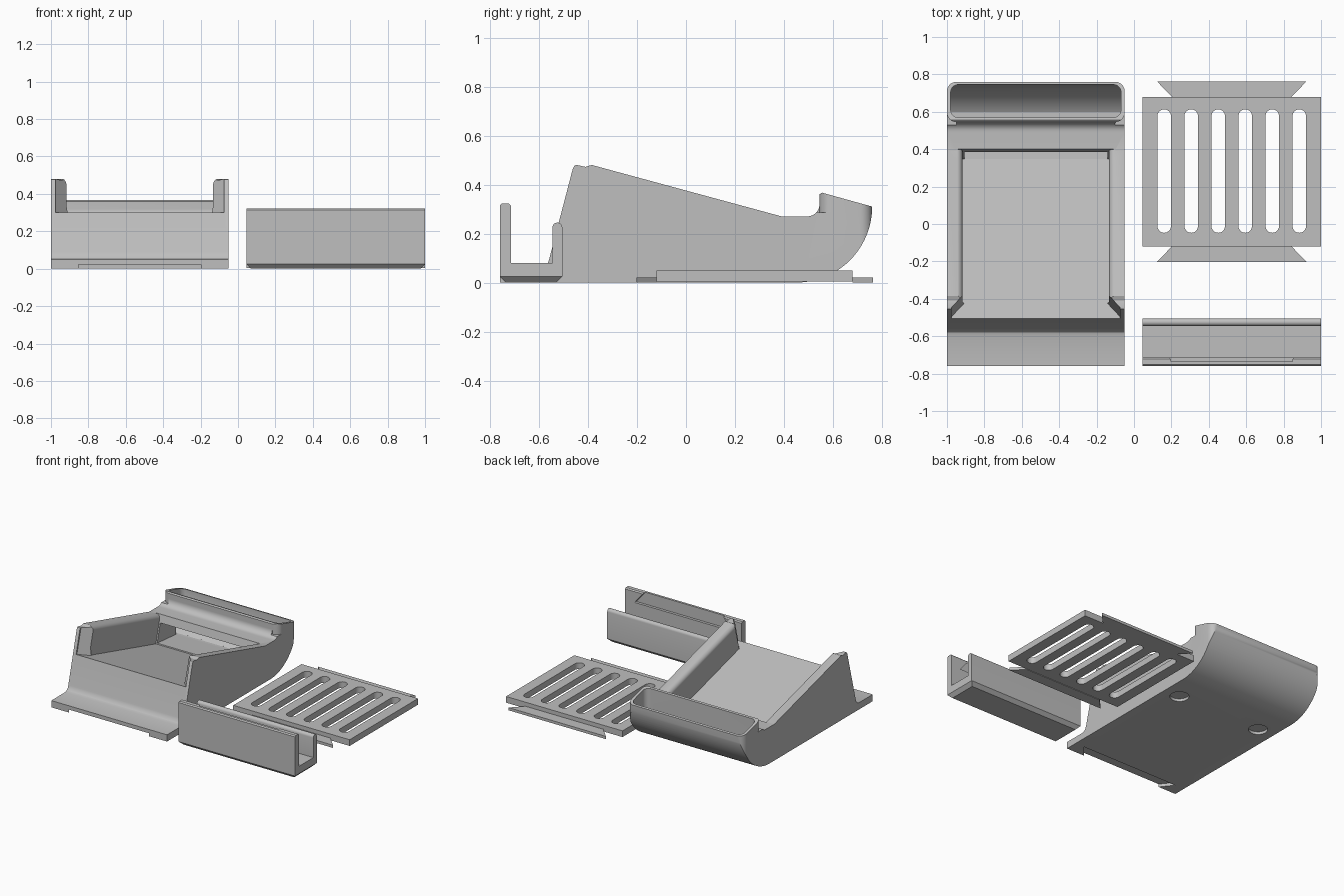
import bpy
import bmesh
from math import sin, cos, pi, radians, atan
from mathutils import Vector

if "Cube" in bpy.data.objects:
    bpy.data.objects.remove(bpy.data.objects["Cube"])

grey = bpy.data.materials.new("plain_grey")
grey.use_nodes = True
grey.diffuse_color = (0.52, 0.52, 0.52, 1)
grey.node_tree.nodes["Principled BSDF"].inputs["Base Color"].default_value = grey.diffuse_color

# Placement rules: profile point (p, q) swept along t
TILT = atan(0.2717)


def along_x(p, q, t):
    return Vector((t, p, q))


def along_z(p, q, t):
    return Vector((p, q, t))


def tilted(x, u, v):
    """Frame of the sloping floor: u runs down the slope, v is its normal."""
    return Vector((x, -0.5 + u * cos(TILT) + v * sin(TILT),
                   0.3 - u * sin(TILT) + v * cos(TILT)))


def down_slope(p, q, t):
    return tilted(p, t, q)


def prism(name, pts, lo, hi, place):
    bm = bmesh.new()
    low = [bm.verts.new(place(p, q, lo)) for p, q in pts]
    high = [bm.verts.new(place(p, q, hi)) for p, q in pts]
    bm.faces.new(low)
    bm.faces.new(high)
    for i in range(len(pts)):
        j = (i + 1) % len(pts)
        bm.faces.new((low[i], low[j], high[j], high[i]))
    bmesh.ops.recalc_face_normals(bm, faces=bm.faces)
    mesh = bpy.data.meshes.new(name)
    bm.to_mesh(mesh)
    bm.free()
    mesh.materials.append(grey)
    ob = bpy.data.objects.new(name, mesh)
    bpy.context.collection.objects.link(ob)
    return ob


def combine(ob, other, operation="DIFFERENCE"):
    mod = ob.modifiers.new("cut", "BOOLEAN")
    mod.operation = operation
    mod.solver = "EXACT"
    mod.object = other
    bpy.ops.object.select_all(action="DESELECT")
    bpy.context.view_layer.objects.active = ob
    ob.select_set(True)
    bpy.ops.object.modifier_apply(modifier=mod.name)
    bpy.data.objects.remove(other)


def arc(cx, cy, r, start, end, n=8):
    angles = [radians(start + (end - start) * i / n) for i in range(n + 1)]
    return [(cx + r * cos(a), cy + r * sin(a)) for a in angles]


def rounded_rect(x0, x1, y0, y1, r):
    return (arc(x1 - r, y1 - r, r, 0, 90) + arc(x0 + r, y1 - r, r, 90, 180)
            + arc(x0 + r, y0 + r, r, 180, 270) + arc(x1 - r, y0 + r, r, 270, 360))


def dovetail(cx, y_narrow, y_wide):
    return [(cx - 0.32, y_narrow), (cx + 0.32, y_narrow),
            (cx + 0.4, y_wide), (cx - 0.4, y_wide)]


# Cradle body: side profile swept across the width
MID = -0.525
HALF = 0.475
outline = [(-0.76, 0), (-0.76, 0.05), (-0.6, 0.05), (-0.58, 0.056), (-0.567, 0.07),
           (-0.56, 0.09), (-0.462, 0.465), (-0.455, 0.478), (-0.445, 0.48),
           (-0.41, 0.472), (-0.385, 0.48), (0.39, 0.27), (0.49, 0.27)]
outline += arc(0.495, 0.32, 0.05, -80, 0) + [(0.545, 0.36), (0.555, 0.367)]
outline += arc(0.45, 0.31, 0.31, 0, -90, 24)
body = prism("cradle_body", outline, MID - HALF, MID + HALF, along_x)

# Rounded upright corners of the rear cup
R = 0.05
for sx in (-1, 1):
    for y, sy, z0 in ((0.76, 1, -0.1), (0.545, -1, 0.285)):
        cx, cy = MID + sx * (HALF - R), y - sy * R
        pts = [(cx + sx * (px + 0.0), cy + sy * py) for px, py in arc(0, 0, R, 0, 90)]
        pts += [(cx + sx * -0.001, cy + sy * (R + 0.02)),
                (cx + sx * (R + 0.02), cy + sy * (R + 0.02)),
                (cx + sx * (R + 0.02), cy - sy * 0.001)]
        combine(body, prism("corner_cutter", pts, z0, 0.6, along_z))

# Sloping tray with softened wall tops
W = 0.392
side = [(W, 0), (W, 0.172)] + arc(W + 0.033, 0.172, 0.033, 180, 90) + [(W + 0.033, 0.32)]
section = [(MID + x, v) for x, v in side] + [(MID - x, v) for x, v in reversed(side)]
combine(body, prism("tray_cutter", section, -0.2, 0.877, down_slope))

# Flared mouth at the front of the side walls
mouth = [(W - 0.01, 0.08), (0.45, 0.005), (0.45, -0.15)]
mouth = [(MID + x, u) for x, u in mouth] + [(MID - x, u) for x, u in reversed(mouth)]
combine(body, prism("mouth_cutter", mouth, 0, 0.32, tilted))

# Hollow rear cup with a curved back, and the opening from the tray
hollow = [(0.57, 0.6), (0.745, 0.6)] + arc(0.45, 0.31, 0.295, 0, -60, 18) + [(0.57, 0.055)]
cup = prism("cup_cutter", hollow, MID - 0.6, MID + 0.6, along_x)
plan = rounded_rect(MID - 0.455, MID + 0.455, 0.57, 0.745, 0.04)
combine(cup, prism("cup_plan", plan, -0.1, 0.7, along_z), "INTERSECT")
combine(body, cup)
opening = [(0.33, 0.079), (0.6, 0.056), (0.6, 0.2), (0.36, 0.215)]
combine(body, prism("opening_cutter", opening, MID - 0.382, MID + 0.382, along_x))

# Underside: dovetail slot and two round recesses
combine(body, prism("slot_cutter", dovetail(MID, -0.77, -0.67), -0.02, 0.022, along_z))
for sx in (-1, 1):
    disc = arc(MID + sx * 0.345, 0.26, 0.065, 0, 348.75, 31)
    combine(body, prism("recess_cutter", disc, -0.02, 0.02, along_z))

# Slotted plate with a dovetail tongue at each end
PX = 0.5225
plate = prism("slotted_plate", [(PX - 0.4775, -0.12), (PX + 0.4775, -0.12),
                                (PX + 0.4775, 0.68), (PX - 0.4775, 0.68)],
              0.004, 0.05, along_z)
for i in range(6):
    x = PX + (i - 2.5) * 0.1445
    hole = rounded_rect(x - 0.036, x + 0.036, -0.047, 0.613, 0.0359)
    combine(plate, prism("hole_cutter", hole, -0.1, 0.1, along_z))
tongues = [prism("rear_tongue", dovetail(PX, 0.68, 0.763), 0, 0.02, along_z),
           prism("front_tongue", dovetail(PX, -0.12, -0.203), 0, 0.02, along_z)]

# Open channel with one tall wall and a chamfered base
channel_outline = [(-0.76, 0.025), (-0.505, 0.025)]
channel_outline += arc(-0.525, 0.225, 0.02, 0, 180)
channel_outline += [(-0.545, 0.08), (-0.715, 0.08), (-0.715, 0.315), (-0.723, 0.323),
                    (-0.752, 0.323), (-0.76, 0.315)]
channel = prism("channel", channel_outline, PX - 0.4775, PX + 0.4775, along_x)
base = prism("channel_base", [(-0.76, 0.025), (-0.505, 0.025), (-0.53, 0), (-0.735, 0)],
             PX - 0.4775, PX + 0.4775, along_x)
for v in base.data.vertices:
    if v.co.z < 0.01:
        v.co.x += 0.025 if v.co.x < PX else -0.025

# Dovetail slot inside the tall wall
wall_slot = dovetail(PX, 0.33, 0.235)
combine(channel, prism("wall_slot_cutter", wall_slot, -0.735, -0.7,
                       lambda p, q, t: Vector((p, t, q))))

# Smooth curves, crisp edges
bpy.ops.object.select_all(action="DESELECT")
for ob in [body, plate, channel, base] + tongues:
    ob.select_set(True)
bpy.context.view_layer.objects.active = body
bpy.ops.object.shade_smooth_by_angle(angle=radians(25))
